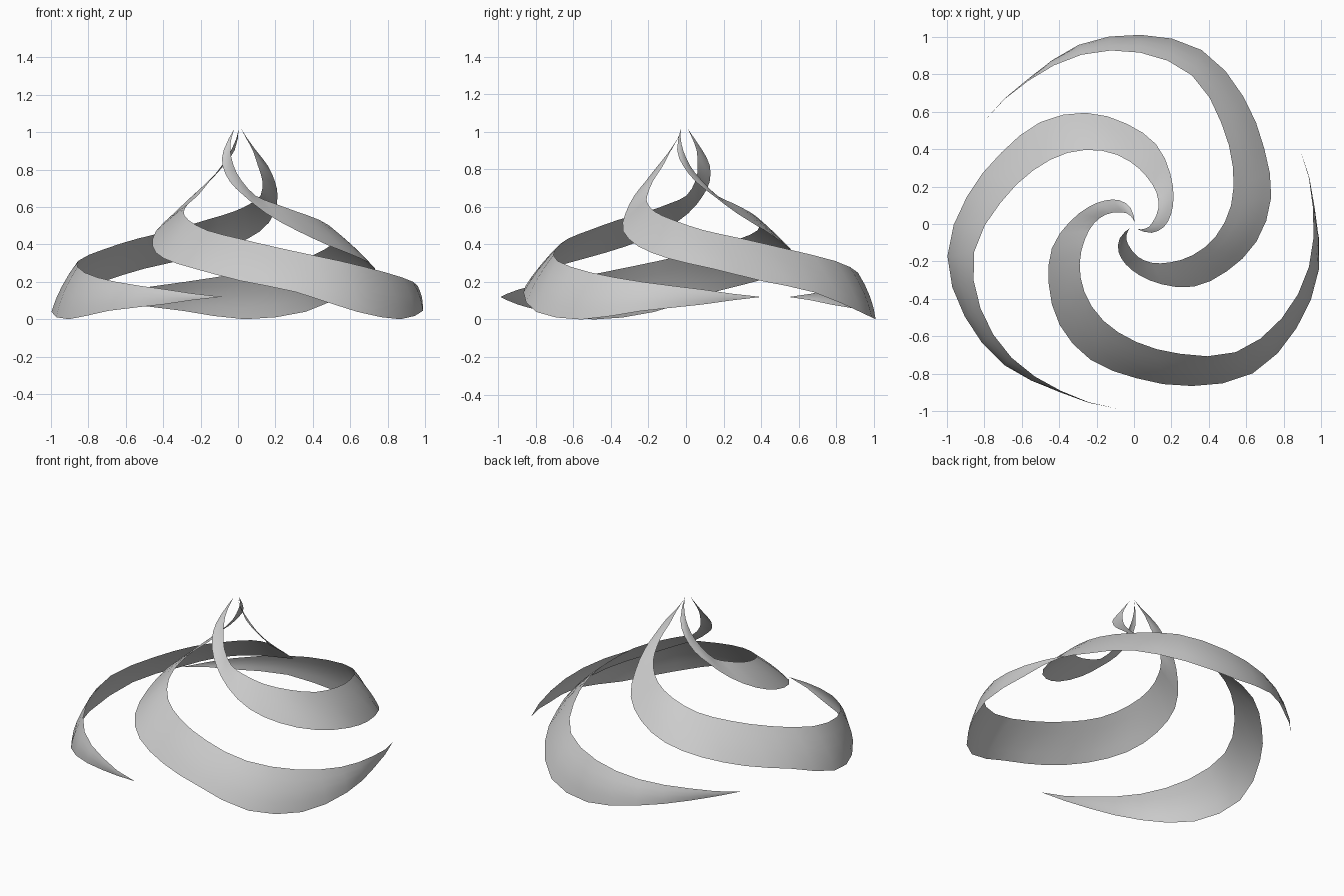
import bpy
import bmesh
from math import cos, sin, radians
from mathutils import Vector

cube = bpy.data.objects.get("Cube")
if cube:
    bpy.data.objects.remove(cube, do_unlink=True)

# One flat grey for every ribbon
grey = bpy.data.materials.new("light_grey")
grey.use_nodes = True
colour = (0.6, 0.6, 0.6, 1.0)
grey.diffuse_color = colour
grey.node_tree.nodes["Principled BSDF"].inputs["Base Color"].default_value = colour

# Ribbon edges: radius and height at even angle steps, from apex to trailing point
START, STEP = -39, 19
INNER_RADIUS = [.02, .045, .08, .112, .163, .216, .272, .35, .44, .53,
                .617, .725, .865, .93, .96, .962, .979]
INNER_HEIGHT = [1.02, .97, .9, .82, .74, .66, .62, .575, .53, .475,
                .43, .375, .312, .25, .2, .16, .12]
OUTER_RADIUS = [.02, .1, .16, .208, .265, .345, .455, .55, .66, .75,
                .812, .908, 1.01, 1.025, 1.015, .968, .979]
OUTER_HEIGHT = [1.02, .905, .82, .735, .66, .565, .47, .39, .325, .27,
                .205, .145, .04, 0, .045, .08, .12]
AXIS = Vector((0, -.013, 0))
SPLITS = 2    # rings per angle step
ACROSS = 4    # strips across the ribbon


def smooth_value(values, t):
    """Catmull-Rom interpolation through evenly spaced values."""
    i = min(int(t), len(values) - 2)
    f = t - i
    a, b, c, d = (values[max(0, min(len(values) - 1, i + k))] for k in (-1, 0, 1, 2))
    return b + f / 2 * (c - a + f * (2 * a - 5 * b + 4 * c - d + f * (3 * (b - c) + d - a)))


def ribbon_ring(t, turn):
    """Points across the ribbon, bulging slightly outward where it is steep."""
    angle = radians(START + STEP * t + turn)
    r_in, z_in, r_out, z_out = (smooth_value(v, t) for v in (
        INNER_RADIUS, INNER_HEIGHT, OUTER_RADIUS, OUTER_HEIGHT))
    steepness = max(0, z_in - z_out) * t / len(INNER_RADIUS)
    for k in range(ACROSS + 1):
        f = k / ACROSS
        r = r_in + (r_out - r_in) * f + steepness * f * (1 - f) / 3
        z = z_in + (z_out - z_in) * f
        yield AXIS + Vector((r * cos(angle), r * sin(angle), z))


def build_ribbon(name, turn):
    bm = bmesh.new()
    last = (len(INNER_RADIUS) - 1) * SPLITS
    rings = [[bm.verts.new(p) for p in ribbon_ring(i / SPLITS, turn)]
             for i in range(last + 1)]
    for ring, following in zip(rings, rings[1:]):
        for k in range(ACROSS):
            bm.faces.new((ring[k], ring[k + 1], following[k + 1], following[k]))
    # Close both pointed ends
    bmesh.ops.remove_doubles(bm, verts=bm.verts[:], dist=0.0005)
    for face in bm.faces:
        face.smooth = True
    mesh = bpy.data.meshes.new(name)
    bm.to_mesh(mesh)
    bm.free()
    mesh.materials.append(grey)
    bpy.context.collection.objects.link(bpy.data.objects.new(name, mesh))


# Three equal ribbons around the axis
for index, side in enumerate(("left", "back", "front")):
    build_ribbon(side + "_spiral_ribbon", (0, 240, 120)[index])
